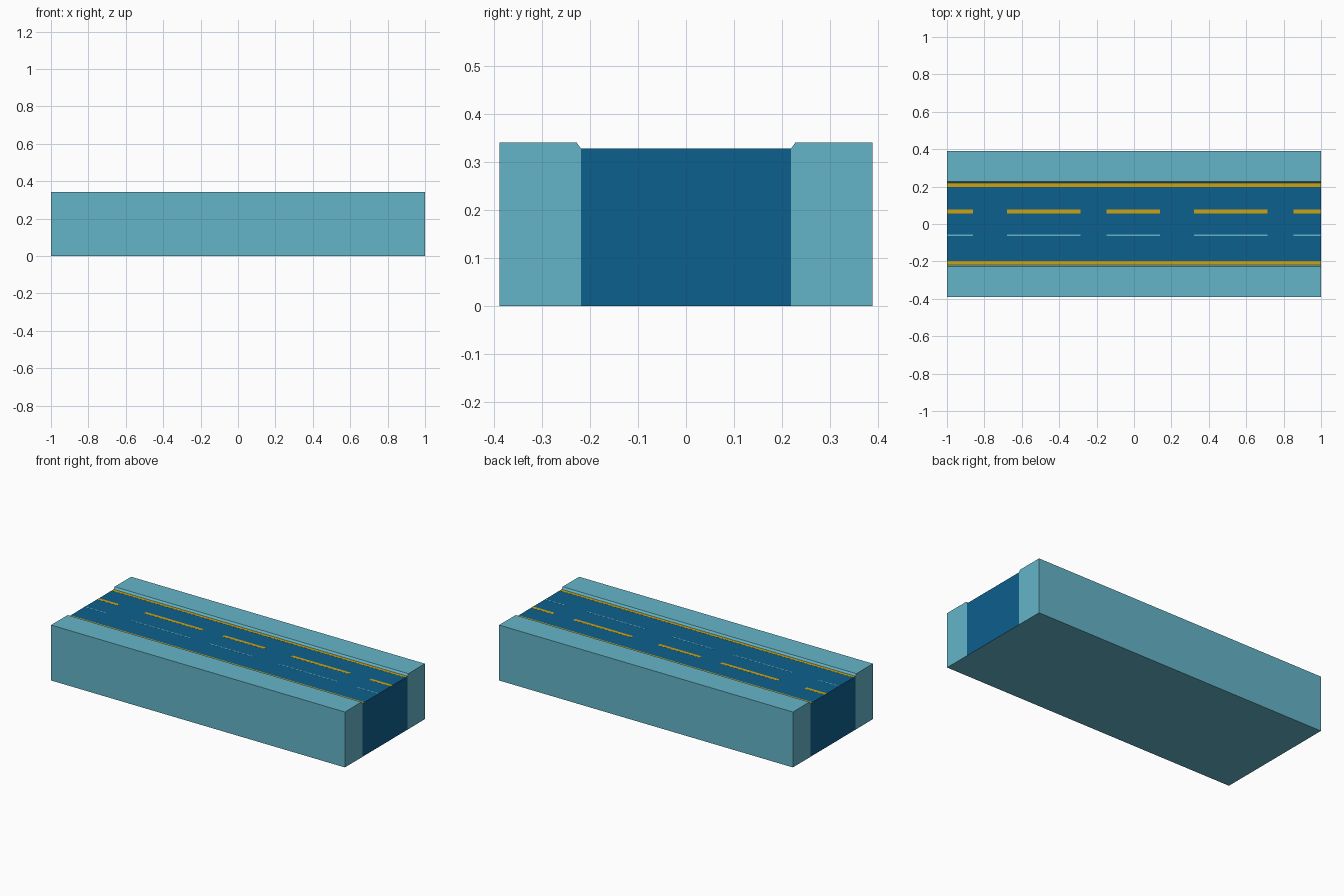
import bpy
import bmesh

if "Cube" in bpy.data.objects:
    bpy.data.objects.remove(bpy.data.objects["Cube"])

ROAD_Z = 0.328     # road surface height
ROAD_Y = 0.219     # half width of the road
OUT_Y = 0.389      # half width of the whole piece
KERB_Z = 0.341     # pavement height


def material(name, rgb):
    m = bpy.data.materials.new(name)
    m.diffuse_color = (*rgb, 1.0)
    m.use_nodes = True
    m.node_tree.nodes["Principled BSDF"].inputs["Base Color"].default_value = m.diffuse_color
    return m


LIGHT = material("pavement_light_blue", (0.130, 0.462, 0.584))
DARK = material("road_dark_blue", (0.004, 0.117, 0.266))
YELLOW = material("line_yellow", (0.60, 0.366, 0.007))


def extrude_profile(name, profile, x0, x1, mats):
    """Extrude a (y, z) outline along x."""
    bm = bmesh.new()
    base = bm.faces.new([bm.verts.new((x0, y, z)) for y, z in profile])
    ext = bmesh.ops.extrude_face_region(bm, geom=[base])
    verts = [v for v in ext["geom"] if isinstance(v, bmesh.types.BMVert)]
    bmesh.ops.translate(bm, verts=verts, vec=(x1 - x0, 0, 0))
    bmesh.ops.recalc_face_normals(bm, faces=bm.faces[:])
    me = bpy.data.meshes.new(name)
    bm.to_mesh(me)
    bm.free()
    for m in mats:
        me.materials.append(m)
    ob = bpy.data.objects.new(name, me)
    bpy.context.collection.objects.link(ob)
    return ob


def box(name, x0, x1, y0, y1, z0, z1, mats):
    return extrude_profile(name, [(y0, z0), (y1, z0), (y1, z1), (y0, z1)], x0, x1, mats)


# Road core: dark, with a light underside
road = box("road", -1, 1, -ROAD_Y, ROAD_Y, 0, ROAD_Z, [DARK, LIGHT])
for p in road.data.polygons:
    if p.normal.z < -0.5:
        p.material_index = 1

for side, s in (("back", 1), ("front", -1)):
    # Raised pavement with a chamfered kerb
    outline = [(ROAD_Y, 0), (OUT_Y, 0), (OUT_Y, KERB_Z), (0.228, KERB_Z), (ROAD_Y, ROAD_Z)]
    extrude_profile(side + "_pavement", [(s * y, z) for y, z in outline], -1, 1, [LIGHT])
    # Solid line beside the kerb
    y0, y1 = sorted((s * 0.199, s * ROAD_Y))
    box(side + "_edge_line", -1, 1, y0, y1, ROAD_Z - 0.001, ROAD_Z + 0.0005, [YELLOW])

# Lane dashes: wide yellow row and thin light row
dashes = [(-1, -0.86), (-0.68, -0.285), (-0.147, 0.138), (0.32, 0.715), (0.853, 1)]
rows = [("yellow_dash", 0.067, 0.020, YELLOW), ("light_dash", -0.060, 0.006, LIGHT)]
for name, y, w, mat in rows:
    for i, (x0, x1) in enumerate(dashes):
        box(f"{name}_{i + 1}", x0, x1, y - w / 2, y + w / 2,
            ROAD_Z - 0.001, ROAD_Z + 0.0005, [mat])
